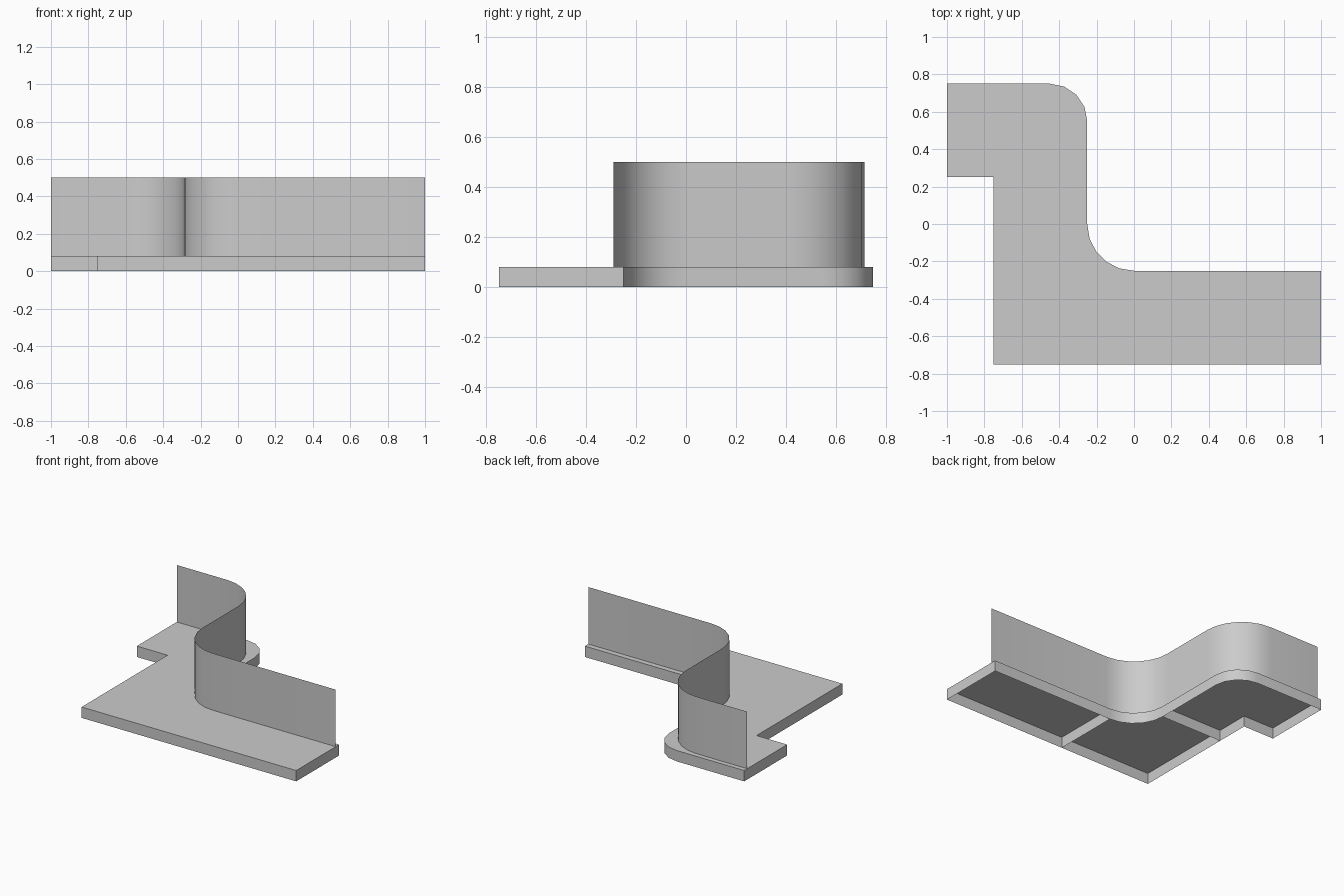
import bpy, bmesh
from math import sin, cos, radians

if "Cube" in bpy.data.objects:
    bpy.data.objects.remove(bpy.data.objects["Cube"])

BASE_H, WALL_H = 0.08, 0.5


def arc(cx, cy, r, a0, a1, n):
    angles = [radians(a0 + (a1 - a0) * i / n) for i in range(n + 1)]
    return [(cx + r * cos(a), cy + r * sin(a)) for a in angles]


def sheet(name, path, z0, z1, closed=False, cap=False):
    """Upright single-sided sheet along a path, optionally capped on top."""
    bm = bmesh.new()
    low = [bm.verts.new((x, y, z0)) for x, y in path]
    high = [bm.verts.new((x, y, z1)) for x, y in path]
    n = len(path)
    for i in range(n if closed else n - 1):
        j = (i + 1) % n
        bm.faces.new((low[i], low[j], high[j], high[i]))
    if cap:
        bm.faces.new(high)
    mesh = bpy.data.meshes.new(name)
    bm.to_mesh(mesh)
    bm.free()
    obj = bpy.data.objects.new(name, mesh)
    bpy.context.collection.objects.link(obj)
    bpy.ops.object.select_all(action='DESELECT')
    obj.select_set(True)
    bpy.context.view_layer.objects.active = obj
    bpy.ops.object.shade_smooth_by_angle(angle=radians(35))
    return obj


# Base slab, hollow and open underneath
outline = [(-0.75, -0.75), (1, -0.75), (1, -0.25)]
outline += arc(0, 0, 0.25, 270, 180, 5)
outline += arc(-0.45, 0.55, 0.2, 0, 90, 4)
outline += [(-1, 0.75), (-1, 0.25), (-0.75, 0.25)]
sheet("base", outline, 0, BASE_H, closed=True, cap=True)

# Internal partitions where the three floor tiles meet
sheet("partition_right", [(0, -0.75), (0, -0.25)], 0, BASE_H)
sheet("partition_back", [(-0.25, 0), (-0.75, 0)], 0, BASE_H)

# Thin S-curved wall set in from the back edge
wall = [(1, -0.29)]
wall += arc(0, 0, 0.29, 270, 180, 6)
wall += arc(-0.59, 0.415, 0.30, 0, 90, 6)
wall += [(-1, 0.715)]
sheet("curved_wall", wall, BASE_H, WALL_H)
